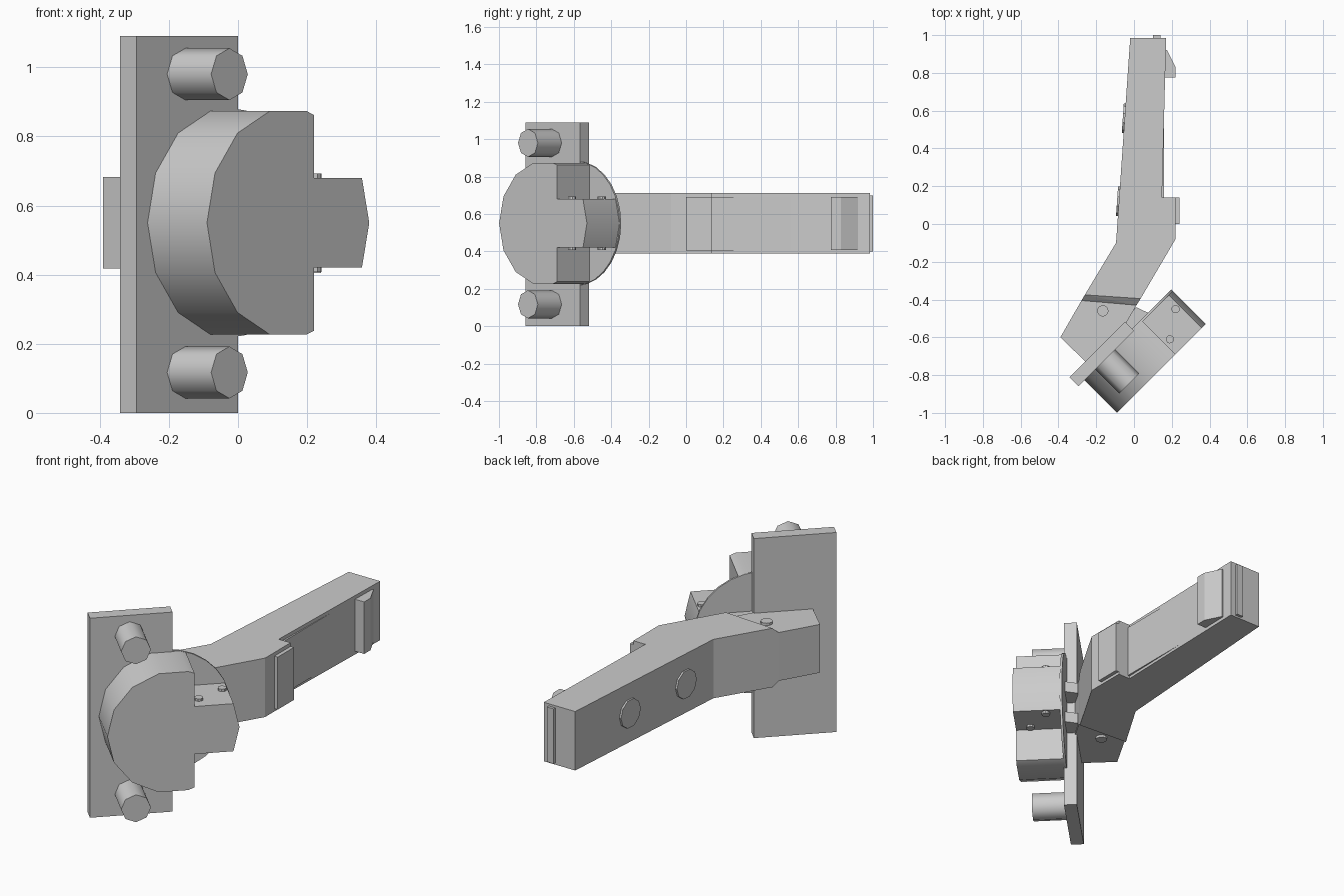
import bpy, bmesh
from math import sin, cos, pi, sqrt, radians
from mathutils import Vector

if "Cube" in bpy.data.objects:
    bpy.data.objects.remove(bpy.data.objects["Cube"])

ZC = 0.55                      # height of the symmetry plane
R = sqrt(0.5)


def uv(u, v, z=0.0):
    """Cup frame turned 45 degrees: u runs along the plate, v out of its front."""
    return Vector(((u + v) * R, (u - v) * R, z))


def finish(name, bm, smooth=None):
    bmesh.ops.recalc_face_normals(bm, faces=bm.faces)
    me = bpy.data.meshes.new(name)
    bm.to_mesh(me)
    bm.free()
    ob = bpy.data.objects.new(name, me)
    bpy.context.collection.objects.link(ob)
    if smooth:
        bpy.ops.object.select_all(action='DESELECT')
        ob.select_set(True)
        bpy.context.view_layer.objects.active = ob
        bpy.ops.object.shade_smooth_by_angle(angle=radians(smooth))
    return ob


def prism(name, outline, offset, smooth=None):
    """Extrude a planar outline by an offset vector."""
    bm = bmesh.new()
    a = [bm.verts.new(p) for p in outline]
    b = [bm.verts.new(Vector(p) + Vector(offset)) for p in outline]
    bm.faces.new(a)
    bm.faces.new(b)
    for i in range(len(a)):
        j = (i + 1) % len(a)
        bm.faces.new((a[i], a[j], b[j], b[i]))
    return finish(name, bm, smooth)


def slab(name, pts, z0, z1):
    return prism(name, [(x, y, z0) for x, y in pts], (0, 0, z1 - z0))


def ring(centre, e1, e2, r, n):
    return [centre + r * (cos(2 * pi * i / n) * e1 + sin(2 * pi * i / n) * e2) for i in range(n)]


X, Y, Z = Vector((1, 0, 0)), Vector((0, 1, 0)), Vector((0, 0, 1))
U, V = uv(1, 0), uv(0, 1)

# Mounting plate
plate = [uv(-0.815, 0.333), uv(-0.40, 0.333), uv(-0.40, 0.40), uv(-0.815, 0.40)]
prism("mounting_plate", plate, (0, 0, 1.09))

# Dowels
for name, z in (("lower_dowel", 0.117), ("upper_dowel", 0.98)):
    prism(name, ring(uv(-0.615, 0.39, z), U, Z, 0.075, 8), V * 0.19, 50)

# Cup: 14-sided drum cut away on one side except for a central box
c, r = -0.438, 0.332
half = [(0.332, 0), (0.302, 0.13), (0.106, 0.13), (0.106, 0.312)]
half += [(r * cos(2 * pi * i / 14), r * sin(2 * pi * i / 14)) for i in range(3, 8)]
cup = half + [(a, -b) for a, b in half[-2:0:-1]]
prism("cup", [uv(c + a, 0.392, ZC + b) for a, b in cup], V * 0.251, 30)
prism("cup_flange", ring(uv(c, 0.385, ZC), U, Z, 0.333, 28), V * 0.012, 30)

# Pins on the top and bottom of the cup box
for n, (u, v) in enumerate(((-0.163, 0.474), (-0.297, 0.566))):
    prism(f"cup_pin_{n}", ring(uv(u, v, ZC - 0.143), U, V, 0.022, 10), Z * 0.286)

# Arm
arm = [(-0.02, 0.985), (0.17, 0.985), (0.148, 0.14), (0.22, 0.14), (0.22, -0.08),
       (0.035, -0.395), (-0.26, -0.375), (-0.095, -0.10)]
slab("arm", arm, 0.39, 0.712)

# Tapered neck between arm and knuckle
bm = bmesh.new()
for s in (-1, 1):
    for x, y, h in ((0.035, -0.395, 0.161), (-0.26, -0.375, 0.161),
                    (0.013, -0.43, 0.132), (-0.278, -0.405, 0.132)):
        bm.verts.new((x, y, ZC + s * h))
bmesh.ops.convex_hull(bm, input=bm.verts)
finish("arm_neck", bm)

# Knuckle and its pivot pin
knuckle = [(0.013, -0.43), (-0.278, -0.405), (-0.39, -0.60), (-0.25, -0.735), (-0.042, -0.525)]
slab("knuckle", knuckle, ZC - 0.132, ZC + 0.132)
prism("knuckle_pin", ring(Vector((-0.165, -0.46, ZC - 0.145)), X, Y, 0.03, 12), Z * 0.29)

# Links between knuckle and cup
link = [(-0.05, -0.52), (0.01, -0.44), (0.085, -0.475), (0.04, -0.53), (-0.02, -0.56)]
for name, z in (("lower_link", 0.43), ("upper_link", 0.61)):
    slab(name, link, z, z + 0.06)

# Inner liner with front shoulder and rear catch
slab("arm_liner", [(0.10, 0.0), (0.24, 0.0), (0.24, 0.14), (0.159, 0.14), (0.159, 0.97), (0.10, 0.97)],
     0.405, 0.692)
slab("rear_catch", [(0.15, 0.775), (0.22, 0.775), (0.22, 0.83), (0.175, 0.92), (0.15, 0.92)],
     0.408, 0.692)
slab("end_tab", [(0.10, 0.96), (0.14, 0.96), (0.14, 1.0), (0.10, 1.0)], 0.40, 0.70)

# Adjuster discs on the outer side of the arm
along = Vector((0.075, 1.085, 0)).normalized()
out = Vector((-along.y, along.x, 0))
for name, y in (("front_adjuster", 0.12), ("rear_adjuster", 0.56)):
    base = Vector((-0.095 + (y + 0.10) * 0.075 / 1.085, y, ZC)) - out * 0.01
    prism(name, ring(base, along, Z, 0.078, 10), out * 0.02)
